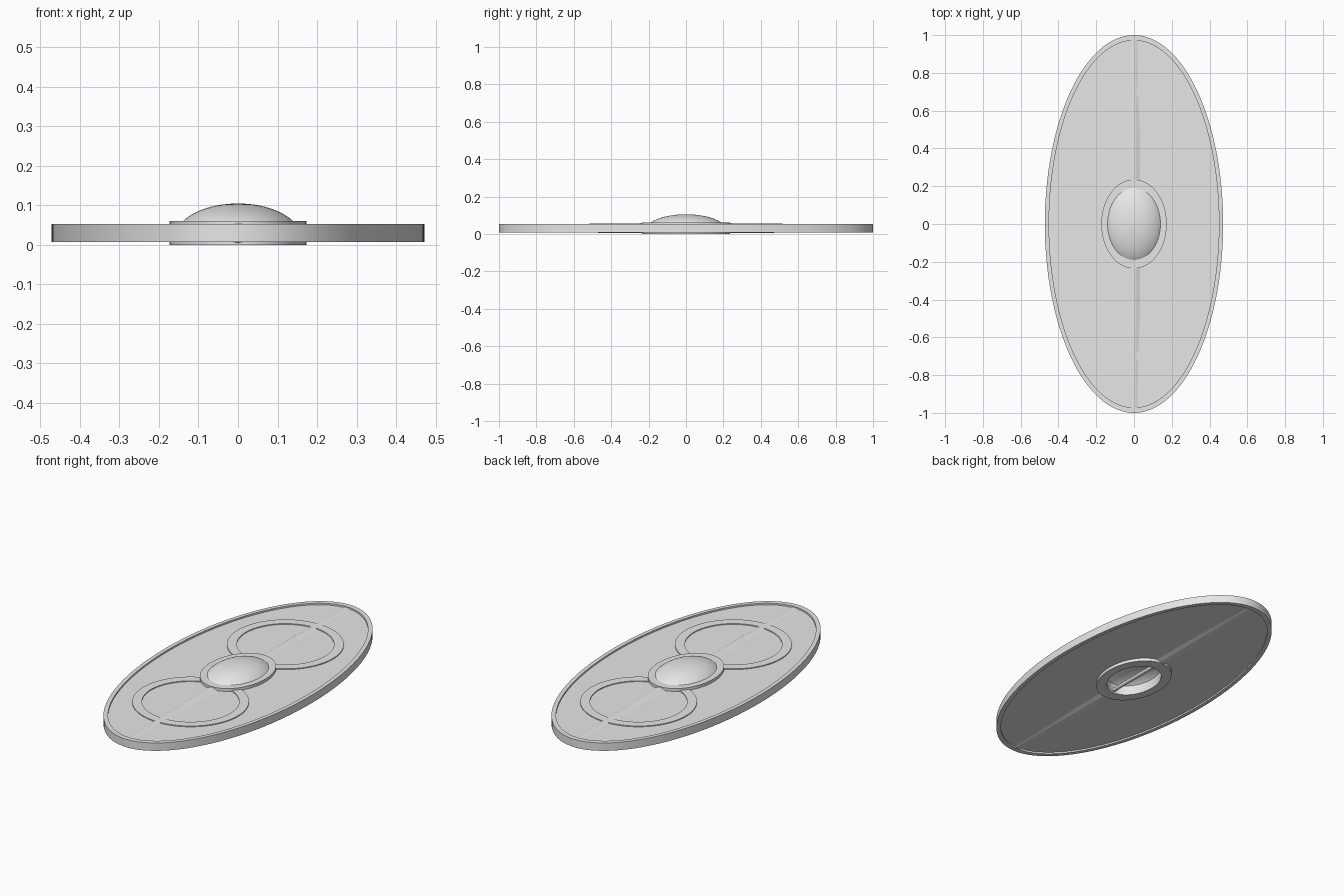
import bpy, bmesh
from math import sin, cos, pi, radians

if "Cube" in bpy.data.objects:
    bpy.data.objects.remove(bpy.data.objects["Cube"])

grey = bpy.data.materials.new("plain grey")
grey.use_nodes = True
grey.diffuse_color = (0.8, 0.8, 0.8, 1)
grey.node_tree.nodes["Principled BSDF"].inputs["Base Color"].default_value = (0.8, 0.8, 0.8, 1)

MID = 0.0305                    # middle height of the board
BOARD_LOW, BOARD_TOP = 0.017, 0.044


def loft(name, sections, wrap=False, closed=True, caps=False):
    """Skin a list of equal-length sections into a smooth-shaded object."""
    bm = bmesh.new()
    rows = [[bm.verts.new(p) for p in s] for s in sections]
    n = len(rows[0])
    for i in range(len(rows) if wrap else len(rows) - 1):
        a, b = rows[i], rows[(i + 1) % len(rows)]
        for j in range(n if closed else n - 1):
            k = (j + 1) % n
            bm.faces.new((a[j], a[k], b[k], b[j]))
    if caps:
        bm.faces.new(rows[0])
        bm.faces.new(rows[-1])
    bmesh.ops.remove_doubles(bm, verts=bm.verts[:], dist=1e-5)
    bmesh.ops.recalc_face_normals(bm, faces=bm.faces[:])
    mesh = bpy.data.meshes.new(name)
    bm.to_mesh(mesh)
    bm.free()
    mesh.materials.append(grey)
    obj = bpy.data.objects.new(name, mesh)
    bpy.context.collection.objects.link(obj)
    bpy.ops.object.select_all(action='DESELECT')
    obj.select_set(True)
    bpy.context.view_layer.objects.active = obj
    bpy.ops.object.shade_smooth_by_angle(angle=radians(30))
    return obj


def oval(name, profile, steps=128):
    """Revolve a closed profile of (x radius, y radius, height) points."""
    turns = [2 * pi * i / steps for i in range(steps)]
    return loft(name, [[(rx * cos(t), ry * sin(t), z) for rx, ry, z in profile]
                       for t in turns], wrap=True)


# Raised oval rim and thinner board with a central opening
oval("rim", [(0.472, 1.0, 0.008), (0.472, 1.0, 0.053),
             (0.45, 0.972, 0.053), (0.45, 0.972, 0.008)])
oval("board", [(0.455, 0.98, BOARD_LOW), (0.455, 0.98, BOARD_TOP),
               (0.13, 0.18, BOARD_TOP), (0.13, 0.18, BOARD_LOW)])

# Central boss: flange with a hollow dome
oval("boss_flange", [(0.173, 0.235, 0), (0.173, 0.235, 0.06),
                     (0.125, 0.17, 0.06), (0.125, 0.17, 0)])


def cap(rx, ry, base, height, steps=12):
    angles = [radians(60) * (1 - i / steps) for i in range(steps + 1)]
    return [(rx * sin(a) / sin(radians(60)), ry * sin(a) / sin(radians(60)),
             base + height * (cos(a) - 0.5) * 2) for a in angles]


outer = cap(0.14, 0.19, 0.06, 0.045)
inner = cap(0.125, 0.17, 0.055, 0.04)
oval("boss_dome", outer + inner[::-1])

# Tapered ridge and flat ring on each half
for sign, side in ((-1, "front"), (1, "back")):
    ridge = []
    for y in (0.2, 0.5, 0.75, 0.974):
        peak = 0.0595 - 0.01 * y - MID
        half = [(0.035, BOARD_TOP - MID - 0.001), (0.022, peak - 0.008),
                (0.012, peak - 0.003), (0, peak)]
        top = half + [(-x, z) for x, z in half[-2::-1]]
        loop = top + [(x, -z) for x, z in top[::-1]]
        ridge.append([(x, sign * y, MID + z) for x, z in loop])
    loft(side + "_ridge", ridge, caps=True)

    ring = []
    for i in range(97):
        a = radians(22 + 316 * i / 96)
        ring.append([(r * sin(a), sign * (0.425 - r * cos(a)), z)
                     for r, z in ((0.25, 0.043), (0.25, 0.049),
                                  (0.3, 0.049), (0.3, 0.043))])
    loft(side + "_ring", ring, caps=True)

# Hand grip across the opening
grip = [[(0.012 * cos(t), y, 0.017 + 0.01 * sin(t))
         for t in [2 * pi * j / 16 for j in range(16)]] for y in (-0.175, 0.175)]
loft("grip", grip, caps=True)
